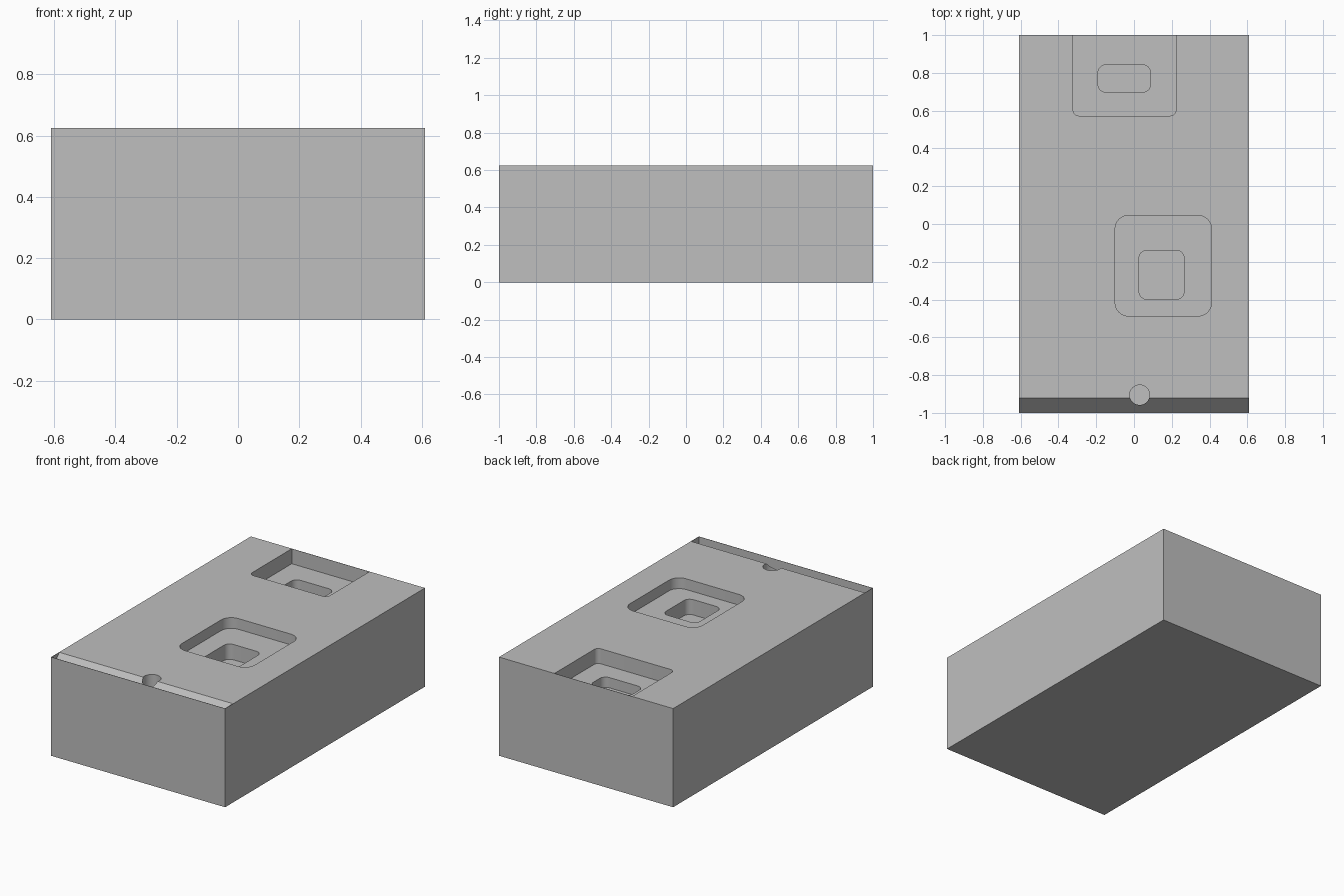
import bpy, bmesh, math
from mathutils import Vector

if "Cube" in bpy.data.objects:
    bpy.data.objects.remove(bpy.data.objects["Cube"])

HALF_X, HALF_Y, TOP = 0.61, 1.0, 0.625
SKIN = 0.002          # thin outer skin left around the open cuts

grey = bpy.data.materials.new("plain_grey")
grey.use_nodes = True
grey.diffuse_color = (0.52, 0.52, 0.52, 1)
grey.node_tree.nodes["Principled BSDF"].inputs["Base Color"].default_value = grey.diffuse_color


def prism(name, outline, extrude):
    """Extrude a flat outline along a vector into a closed solid."""
    bm = bmesh.new()
    face = bm.faces.new([bm.verts.new(p) for p in outline])
    new = bmesh.ops.extrude_face_region(bm, geom=[face])["geom"]
    bmesh.ops.translate(bm, verts=[v for v in new if isinstance(v, bmesh.types.BMVert)],
                        vec=Vector(extrude))
    bmesh.ops.recalc_face_normals(bm, faces=bm.faces)
    mesh = bpy.data.meshes.new(name)
    bm.to_mesh(mesh)
    bm.free()
    mesh.materials.append(grey)
    obj = bpy.data.objects.new(name, mesh)
    bpy.context.collection.objects.link(obj)
    return obj


def rounded_rect(x0, x1, y0, y1, z, front_r, back_r, steps=8):
    """Rectangle outline with separate radii for its front and back corners."""
    points = []
    corners = [(x1, y1, -1, -1, back_r), (x0, y1, 1, -1, back_r),
               (x0, y0, 1, 1, front_r), (x1, y0, -1, 1, front_r)]
    for i, (x, y, sx, sy, r) in enumerate(corners):
        if r == 0:
            points.append((x, y, z))
            continue
        for k in range(steps + 1):
            a = math.pi / 2 * (i + k / steps)
            points.append((x + sx * r + r * math.cos(a), y + sy * r + r * math.sin(a), z))
    return points


def pocket(name, x0, x1, y0, y1, floor, front_r, back_r):
    outline = rounded_rect(x0, x1, y0, y1, floor, front_r, back_r)
    return prism(name, outline, (0, 0, TOP + 0.1 - floor))


# Main block
block = prism("block", rounded_rect(-HALF_X, HALF_X, -HALF_Y, HALF_Y, 0, 0, 0), (0, 0, TOP))

# Sloped channel behind the front skin
y_in, y_out = -0.92, -HALF_Y + SKIN
x_end = HALF_X - SKIN
channel = prism("channel_cutter",
                [(-x_end, y_in, TOP), (-x_end, y_out, TOP - 0.085),
                 (-x_end, y_out, TOP + 0.1), (-x_end, y_in, TOP + 0.1)],
                (2 * x_end, 0, 0))

# Round hole on the channel edge
hole_r = 0.053
hole = prism("hole_cutter",
             [(0.03 + hole_r * math.cos(a), -0.905 + hole_r * math.sin(a), TOP - 0.08)
              for a in (math.tau * k / 40 for k in range(40))], (0, 0, 0.2))

cutters = [
    channel,
    hole,
    # Stepped middle pocket
    pocket("middle_pocket_cutter", -0.10, 0.41, -0.487, 0.045, TOP - 0.068, 0.07, 0.07),
    pocket("middle_well_cutter", 0.027, 0.265, -0.398, -0.14, TOP - 0.165, 0.04, 0.04),
    # Stepped back pocket, running up to the back skin
    pocket("back_pocket_cutter", -0.322, 0.222, 0.573, HALF_Y - SKIN, TOP - 0.095, 0.03, 0),
    pocket("back_slot_cutter", -0.19, 0.087, 0.698, 0.842, TOP - 0.16, 0.04, 0.04),
]

# Cut everything out of the block and drop the cutters
bpy.ops.object.select_all(action="DESELECT")
block.select_set(True)
bpy.context.view_layer.objects.active = block
for cutter in cutters:
    cutter.hide_render = True
    mod = block.modifiers.new(cutter.name, "BOOLEAN")
    mod.operation = "DIFFERENCE"
    mod.solver = "EXACT"
    mod.object = cutter
    bpy.ops.object.modifier_apply(modifier=mod.name)
    bpy.data.objects.remove(cutter)

bpy.ops.object.shade_smooth_by_angle(angle=math.radians(30))
